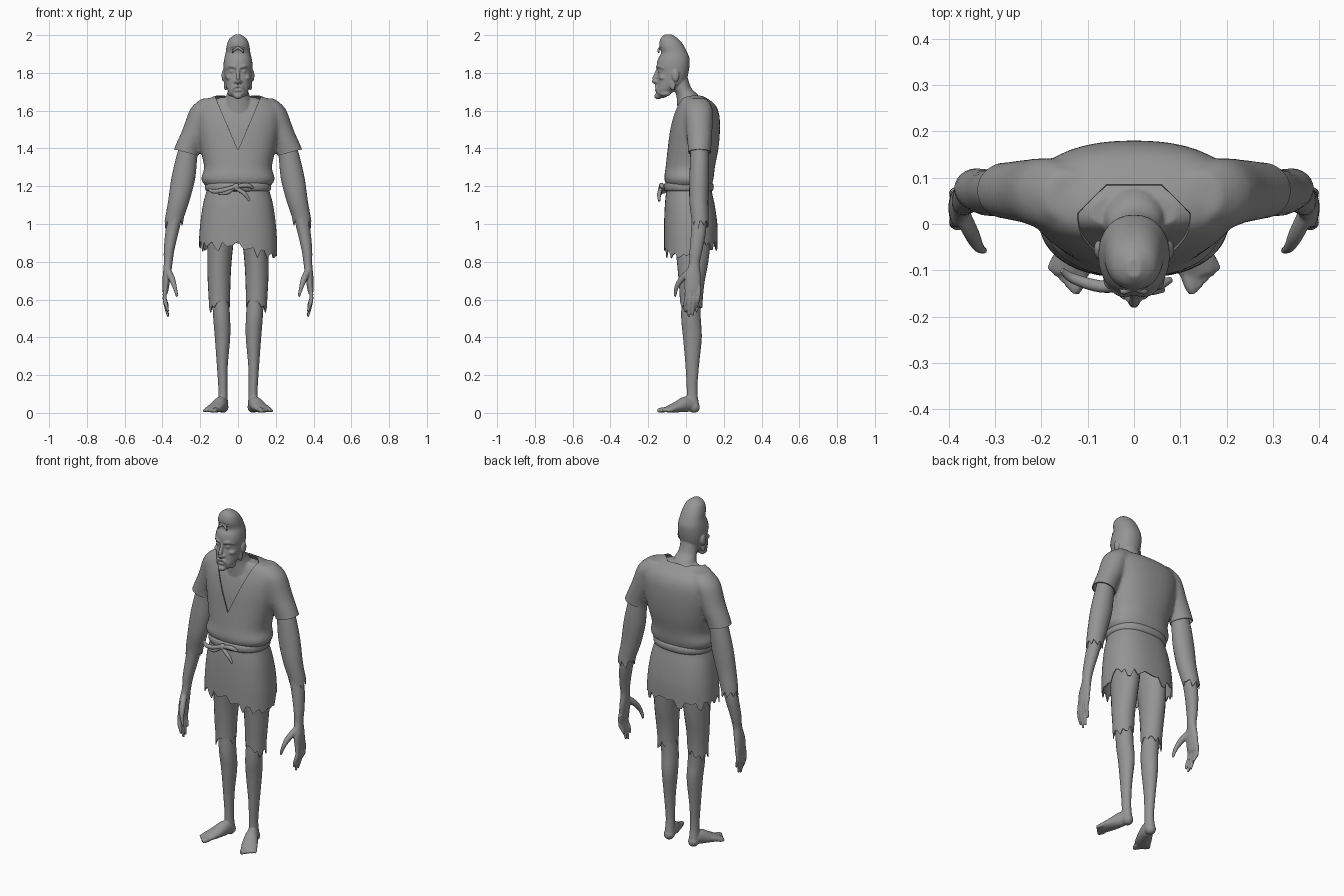
import bpy, bmesh, math, random
from mathutils import Vector, Matrix

random.seed(4)
if "Cube" in bpy.data.objects:
    bpy.data.objects.remove(bpy.data.objects["Cube"])

grey = bpy.data.materials.new("plain grey")
grey.use_nodes = True
grey.diffuse_color = (0.3, 0.3, 0.3, 1)
grey.node_tree.nodes["Principled BSDF"].inputs["Base Color"].default_value = (0.3, 0.3, 0.3, 1)


def spline(points, steps):
    """Catmull-Rom interpolation of tuples (x, y, z, rx, ry)."""
    pts = [Vector(p) for p in points]
    pts = [pts[0]] + pts + [pts[-1]]
    out = []
    for a, b, c, d in zip(pts, pts[1:], pts[2:], pts[3:]):
        for k in range(steps):
            t = k / steps
            out.append(0.5 * (2 * b + (c - a) * t + (2 * a - 5 * b + 4 * c - d) * t * t
                              + (3 * b - a - 3 * c + d) * t ** 3))
    return out + [pts[-1]]


def loft(bm, points, n=24, power=2.0, steps=4, cap=True, across=False, hem=None):
    """Skin rings; across turns rings square to the path, hem lowers the last ring."""
    path = spline(points, steps)
    rings = []
    for i, p in enumerate(path):
        centre = Vector(p[:3])
        turn = Matrix.Identity(3)
        if across:
            ahead, behind = path[min(i + 1, len(path) - 1)], path[max(i - 1, 0)]
            turn = (Vector(ahead[:3]) - Vector(behind[:3])).to_track_quat('Z', 'Y').to_matrix()
        ring = []
        for k in range(n):
            a = math.tau * k / n
            c, s = math.cos(a), math.sin(a)
            offset = Vector((p[3] * math.copysign(abs(c) ** (2 / power), c),
                             p[4] * math.copysign(abs(s) ** (2 / power), s), 0))
            ring.append(bm.verts.new(centre + turn @ offset))
        rings.append(ring)
    for lower, upper in zip(rings, rings[1:]):
        for k in range(n):
            j = (k + 1) % n
            bm.faces.new((lower[k], lower[j], upper[j], upper[k]))
    if cap:
        bm.faces.new(rings[0])
        bm.faces.new(rings[-1])
    if hem:
        for k, v in enumerate(rings[-1]):
            v.co.z -= hem(v.co, k)


def span(z, rx, front, back):
    return (0, (front + back) / 2, z, rx, (back - front) / 2)


def blob(bm, centre, radii, both=False):
    for side in ((1, -1) if both else (1,)):
        c = Vector((centre[0] * side, centre[1], centre[2]))
        bmesh.ops.create_uvsphere(bm, u_segments=16, v_segments=10, radius=1,
                                  matrix=Matrix.LocRotScale(c, None, Vector(radii)))


def limb(bm, points, both=False, n=12):
    """Round tube along (x, y, z, r) points."""
    for side in ((1, -1) if both else (1,)):
        loft(bm, [(x * side, y, z, r, r) for x, y, z, r in points], n=n, across=True)


def carve(bm, planes):
    """Cut along the planes and remove the region in front of all of them."""
    planes = [(Vector(co), Vector(no)) for co, no in planes]
    for co, no in planes:
        geom = bm.verts[:] + bm.edges[:] + bm.faces[:]
        bmesh.ops.bisect_plane(bm, geom=geom, plane_co=co, plane_no=no, dist=1e-5)
    gone = [f for f in bm.faces
            if all((f.calc_center_median() - co).dot(no) > 0 for co, no in planes)]
    bmesh.ops.delete(bm, geom=gone, context='FACES')


def finish(bm, name, voxel=0, smooth=0, mirror=False, thick=0, cuts=()):
    bmesh.ops.recalc_face_normals(bm, faces=bm.faces[:])
    mesh = bpy.data.meshes.new(name)
    bm.to_mesh(mesh)
    bm.free()
    obj = bpy.data.objects.new(name, mesh)
    bpy.context.scene.collection.objects.link(obj)

    def bake():
        graph = bpy.context.evaluated_depsgraph_get()
        obj.data = bpy.data.meshes.new_from_object(obj.evaluated_get(graph))
        obj.modifiers.clear()

    if voxel:
        m = obj.modifiers.new("fuse", 'REMESH')
        m.mode, m.voxel_size = 'VOXEL', voxel
        m = obj.modifiers.new("soften", 'SMOOTH')
        m.factor, m.iterations = 0.5, smooth
        bake()
    if cuts:
        cut = bmesh.new()
        cut.from_mesh(obj.data)
        for planes in cuts:
            carve(cut, planes)
        cut.to_mesh(obj.data)
        cut.free()
    if thick:
        m = obj.modifiers.new("cloth", 'SOLIDIFY')
        m.thickness, m.offset = thick, -1
    if mirror:
        m = obj.modifiers.new("pair", 'MIRROR')
        m.use_mirror_merge = False
    bake()
    obj.data.materials.clear()
    obj.data.materials.append(grey)
    bpy.ops.object.select_all(action='DESELECT')
    obj.select_set(True)
    bpy.context.view_layer.objects.active = obj
    bpy.ops.object.shade_smooth_by_angle(angle=math.radians(42))


def ragged(depth, slope=lambda co: 0):
    return lambda co, k: slope(co) + depth * random.random() * (1 if k % 3 else 0.1)


# Tunic top: torso and short sleeves fused, then neck and cuffs cut open
torso = [span(1.19, .16, -.09, .13), span(1.235, .195, -.115, .145), span(1.3, .18, -.108, .153),
         span(1.4, .2, -.097, .172), span(1.5, .22, -.085, .18), span(1.58, .228, -.068, .176),
         span(1.63, .21, -.05, .155), span(1.66, .165, -.04, .12), span(1.682, .11, -.03, .08)]
bm = bmesh.new()
loft(bm, torso, n=40, power=2.3)
for side in (1, -1):
    loft(bm, [(.14 * side, .06, 1.665, .05, .05), (.18 * side, .065, 1.61, .072, .075),
              (.222 * side, .07, 1.5, .072, .07), (.268 * side, .072, 1.4, .07, .062),
              (.29 * side, .072, 1.32, .072, .06)])
neck_cut = [((0, 0, 1.39), (-.27, 0, .115)), ((0, 0, 1.39), (.27, 0, .115)),
            ((0, .085, 0), (0, -1, 0)),
            ((.085, .06, 0), (-.7, -.7, 0)), ((-.085, .06, 0), (.7, -.7, 0))]
cuffs = [[((.335 * s, 0, 1.395), (.27 * s, 0, -1)), ((.208 * s, 0, 0), (s, 0, 0))] for s in (1, -1)]
finish(bm, "tunic", voxel=.01, smooth=6, thick=.006, cuts=[neck_cut] + cuffs)

# Chest, neck and head
bm = bmesh.new()
loft(bm, [(x, y, z - .012, rx - .018, ry - .018) for x, y, z, rx, ry in torso[2:]], n=32, power=2.3)
loft(bm, [(0, .04, 1.57, .11, .085), (0, .01, 1.675, .064, .06), (0, -.02, 1.72, .052, .048),
          (0, -.04, 1.79, .05, .045)])
loft(bm, [span(1.668, .02, -.148, -.115), span(1.685, .042, -.156, -.085), span(1.71, .056, -.158, -.055),
          span(1.74, .066, -.155, -.012), span(1.77, .071, -.153, .005), span(1.805, .075, -.148, .014),
          span(1.84, .077, -.155, .019), span(1.875, .073, -.148, .019), span(1.905, .066, -.132, .008),
          span(1.945, .06, -.142, -.012), span(1.98, .046, -.135, -.04), span(2.003, .015, -.115, -.075)],
     n=32, power=2.2)
limb(bm, [(0, -.146, 1.825, .009), (0, -.16, 1.79, .01), (0, -.17, 1.76, .013), (0, -.16, 1.748, .009)])
limb(bm, [(.01, -.15, 1.828, .008), (.035, -.146, 1.836, .009), (.062, -.115, 1.825, .007)], both=True)
limb(bm, [(.002, -.16, 1.733, .007), (.022, -.155, 1.722, .008), (.034, -.142, 1.69, .006)], both=True)
blob(bm, (.014, -.156, 1.753), (.009, .011, .009), both=True)
blob(bm, (.03, -.139, 1.808), (.014, .01, .008), both=True)
blob(bm, (.045, -.122, 1.775), (.022, .022, .014), both=True)
blob(bm, (0, -.157, 1.708), (.02, .008, .007))
blob(bm, (0, -.148, 1.677), (.022, .02, .017))
blob(bm, (.035, -.11, 1.69), (.02, .03, .015), both=True)
blob(bm, (.077, -.055, 1.785), (.01, .02, .032), both=True)
blob(bm, (.066, -.07, 1.735), (.009, .014, .03), both=True)
finish(bm, "head_and_chest", voxel=.0045, smooth=3)

# Hair tie in front of the topknot
bm = bmesh.new()
limb(bm, [(-.05, -.105, 1.922, .005), (-.02, -.135, 1.932, .006), (.02, -.135, 1.932, .006),
          (.05, -.105, 1.922, .005)])
limb(bm, [(0, -.137, 1.932, .007), (.022, -.146, 1.92, .006), (.028, -.143, 1.905, .003)], both=True)
finish(bm, "hair_tie")

# Skirt of the tunic, longer at the left front
bm = bmesh.new()
loft(bm, [span(1.205, .16, -.1, .132), span(1.17, .168, -.105, .137), span(1.1, .186, -.112, .152),
          span(1.0, .2, -.116, .166), span(.91, .207, -.116, .168)], n=56, power=2.4, cap=False,
     hem=ragged(.06, lambda co: .015 + .25 * co.x if co.x > .03 and co.y < .06 else 0))
finish(bm, "tunic_skirt", thick=.006)

# Belt with knot and loose ends
bm = bmesh.new()
loft(bm, [span(1.17, .158, -.1, .13), span(1.18, .172, -.114, .143), span(1.198, .176, -.118, .147),
          span(1.214, .172, -.114, .143), span(1.222, .158, -.1, .13)], n=40, power=2.3)
finish(bm, "belt")
bm = bmesh.new()
blob(bm, (-.01, -.128, 1.195), (.022, .016, .02))
limb(bm, [(-.01, -.13, 1.2, .011), (-.07, -.135, 1.18, .013), (-.13, -.118, 1.172, .011),
          (-.155, -.1, 1.185, .006)])
limb(bm, [(-.02, -.13, 1.19, .009), (-.06, -.138, 1.165, .011), (-.105, -.13, 1.16, .005)])
limb(bm, [(-.01, -.132, 1.19, .01), (.035, -.142, 1.16, .011), (.062, -.142, 1.122, .006)])
limb(bm, [(0, -.13, 1.2, .01), (.05, -.13, 1.205, .013), (.08, -.12, 1.19, .006)])
finish(bm, "belt_knot")

# Ragged undersleeves
bm = bmesh.new()
loft(bm, [(.25, .07, 1.45, .05, .045), (.272, .072, 1.35, .056, .05), (.29, .07, 1.24, .063, .052),
          (.314, .068, 1.12, .056, .05), (.34, .075, 1.02, .048, .045)], cap=False, hem=ragged(.045))
finish(bm, "undersleeves", mirror=True, thick=.005)

# Bare forearms and hands
bm = bmesh.new()
loft(bm, [(.315, .07, 1.12, .04, .04), (.347, .067, .97, .036, .04), (.365, .053, .86, .028, .034),
          (.37, .044, .79, .023, .029), (.378, .036, .72, .021, .042), (.384, .034, .65, .016, .042),
          (.384, .034, .63, .01, .036)])
for i, tip in enumerate((.535, .507, .515, .555)):
    y = .004 + .021 * i
    limb(bm, [(.383, y + .002, .67, .012), (.389, y - .002, .61, .0115), (.38, y - .008, (.61 + tip) / 2, .0105),
              (.37, y - .01, tip, .006)])
limb(bm, [(.37, .02, .75, .018), (.35, -.022, .71, .017), (.335, -.05, .665, .012), (.322, -.058, .615, .007)])
finish(bm, "forearms_and_hands", voxel=.005, smooth=2, mirror=True)

# Ragged trouser legs
bm = bmesh.new()
loft(bm, [(.085, .03, 1.1, .078, .1), (.092, .035, .92, .07, .095), (.098, .035, .8, .064, .083),
          (.1, .03, .69, .06, .068), (.098, .028, .595, .056, .06)], cap=False,
     hem=ragged(.04, lambda co: .025 if co.x > .12 else 0))
finish(bm, "trousers", mirror=True, thick=.005)

# Shins and feet turned outward, with toes
bm = bmesh.new()
loft(bm, [(.096, .03, .66, .044, .05), (.087, .026, .51, .045, .052), (.082, .034, .4, .041, .05),
          (.083, .033, .25, .029, .036), (.08, .032, .12, .024, .028), (.08, .036, .04, .028, .034)])
blob(bm, (.08, .042, .03), (.03, .032, .03))
loft(bm, [(.08, .045, .032, .025, .028), (.09, .005, .046, .034, .042), (.112, -.045, .032, .042, .03),
          (.135, -.09, .02, .044, .018), (.143, -.112, .016, .034, .012)], across=True)
for i in range(5):
    t = i / 4
    base = Vector((.114, -.112, .017)).lerp(Vector((.165, -.068, .015)), t)
    tip = Vector((.129, -.15, .012)).lerp(Vector((.182, -.1, .01)), t)
    r = .014 - .005 * min(1, t * 2)
    mid = base.lerp(tip, .6)
    limb(bm, [(*base, r), (*mid, r), (*tip, r * .7)])
finish(bm, "shins_and_feet", voxel=.005, smooth=2, mirror=True)
